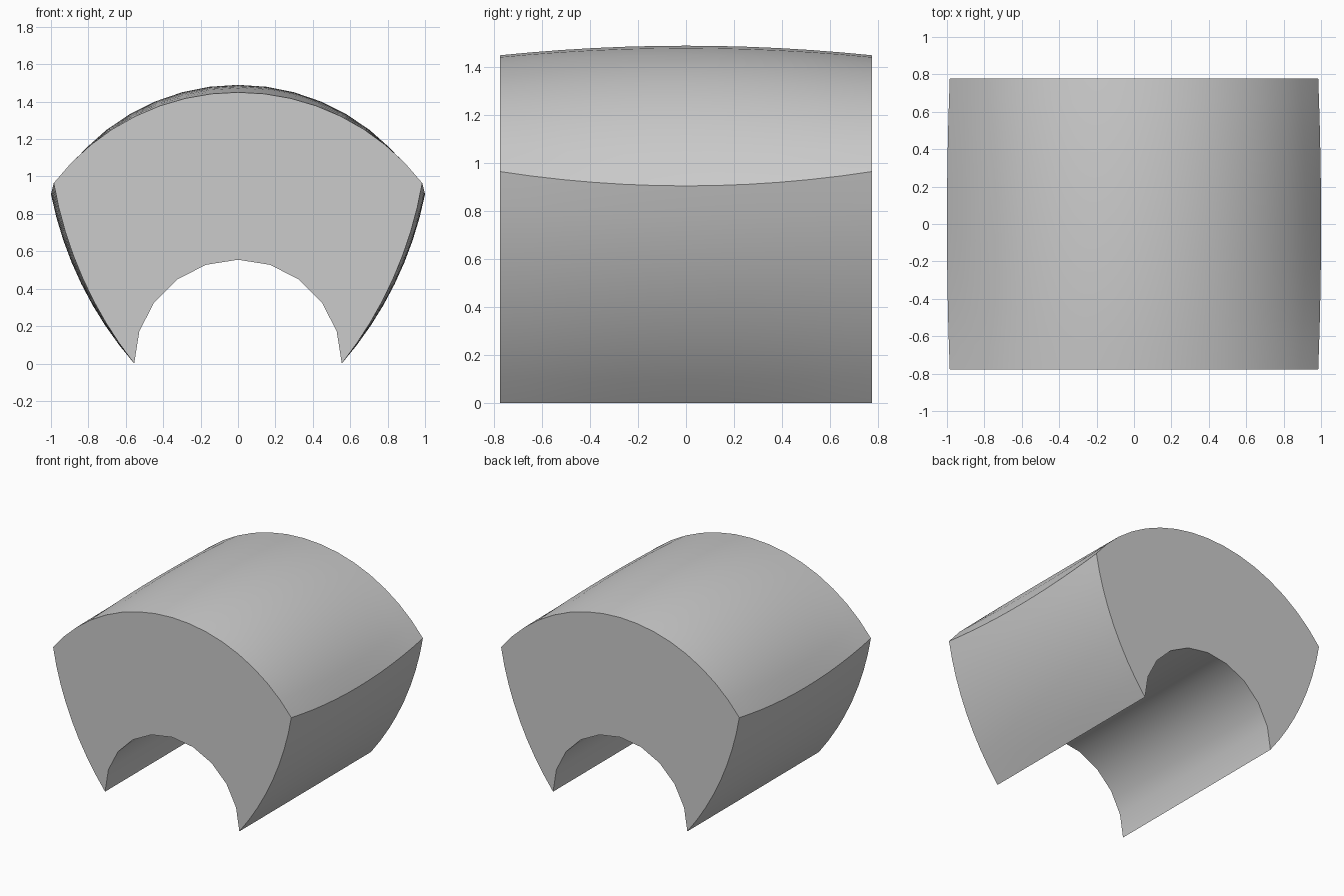
import bpy, bmesh
from math import sin, cos, pi
from mathutils import Vector

if "Cube" in bpy.data.objects:
    bpy.data.objects.remove(bpy.data.objects["Cube"])

HALF_LEN, INNER_R = 0.777, 0.555
RINGS, ARCH_SEGS, TOP_SEGS, SIDE_SEGS = 12, 10, 16, 8


def arc(a, b, sag, n):
    """Points of a circular arc from a to b, bulging right of the travel direction."""
    a, b = Vector(a), Vector(b)
    d = (b - a).normalized()
    normal = Vector((d.y, -d.x))
    half = (b - a).length / 2
    r = (half * half + sag * sag) / (2 * sag)
    centre = (a + b) / 2 + normal * (sag - r)
    start = a - centre
    sweep = start.angle(b - centre)
    side = Vector((-start.y, start.x))
    return [centre + start * cos(sweep * i / n) + side * sin(sweep * i / n)
            for i in range(n + 1)]


def section(y):
    """Closed cross-section; the outer skin swells towards the middle of the length."""
    t = 1 - (y / HALF_LEN) ** 2
    corner = (0.985 + 0.015 * t, 0.965 - 0.06 * t)
    apex = 1.45 + 0.04 * t
    right = arc((INNER_R, 0), corner, 0.066, SIDE_SEGS)
    top = arc(corner, (-corner[0], corner[1]), apex - corner[1], TOP_SEGS)
    left = [Vector((-p.x, p.y)) for p in reversed(right)]
    inner = [Vector((-INNER_R * cos(pi * i / ARCH_SEGS), INNER_R * sin(pi * i / ARCH_SEGS)))
             for i in range(1, ARCH_SEGS)]
    return right + top[1:-1] + left + inner


# Loft the sections along y and close both ends
bm = bmesh.new()
rings = []
for k in range(RINGS + 1):
    y = -HALF_LEN + 2 * HALF_LEN * k / RINGS
    rings.append([bm.verts.new((p.x, y, p.y)) for p in section(y)])
for r0, r1 in zip(rings, rings[1:]):
    for i in range(len(r0)):
        j = (i + 1) % len(r0)
        bm.faces.new((r0[i], r0[j], r1[j], r1[i]))
bm.faces.new(rings[0])
bm.faces.new(rings[-1][::-1])
bmesh.ops.recalc_face_normals(bm, faces=bm.faces)

mesh = bpy.data.meshes.new("arched_block")
bm.to_mesh(mesh)
bm.free()
block = bpy.data.objects.new("arched_block", mesh)
bpy.context.collection.objects.link(block)

# Smooth skins with crisp edges
bpy.context.view_layer.objects.active = block
block.select_set(True)
bpy.ops.object.shade_smooth_by_angle(angle=pi / 6)
